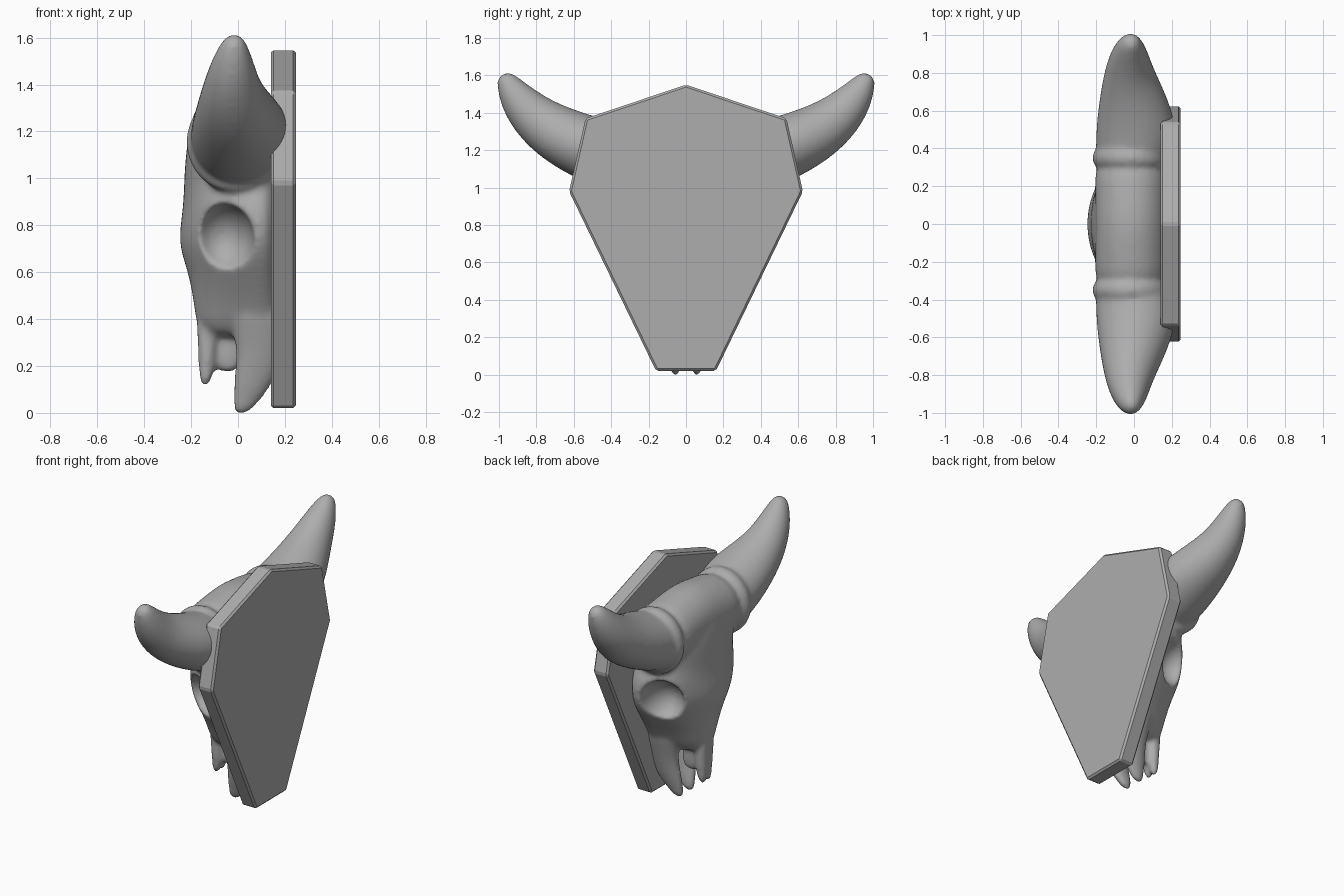
import bpy, bmesh, math
from mathutils import Vector, Matrix

if "Cube" in bpy.data.objects:
    bpy.data.objects.remove(bpy.data.objects["Cube"])

grey = bpy.data.materials.new("plain_grey")
grey.use_nodes = True
grey.diffuse_color = (0.42, 0.42, 0.42, 1)
grey.node_tree.nodes["Principled BSDF"].inputs["Base Color"].default_value = (0.42, 0.42, 0.42, 1)

X, Y, Z = Vector((1, 0, 0)), Vector((0, 1, 0)), Vector((0, 0, 1))


def make_object(name, bm):
    bmesh.ops.recalc_face_normals(bm, faces=bm.faces[:])
    mesh = bpy.data.meshes.new(name)
    bm.to_mesh(mesh)
    bm.free()
    mesh.materials.append(grey)
    obj = bpy.data.objects.new(name, mesh)
    bpy.context.scene.collection.objects.link(obj)
    return obj


def ellipse(center, u, ru, v, rv, n=18):
    turns = [2 * math.pi * i / n for i in range(n)]
    return [Vector(center) + u * ru * math.cos(t) + v * rv * math.sin(t) for t in turns]


def loft(bm, rings, closed=False):
    rows = [[bm.verts.new(p) for p in ring] for ring in rings]
    n = len(rows[0])
    pairs = list(zip(rows, rows[1:])) + ([(rows[-1], rows[0])] if closed else [])
    for a, b in pairs:
        for i in range(n):
            j = (i + 1) % n
            bm.faces.new((a[i], a[j], b[j], b[i]))
    if not closed:
        bm.faces.new(rows[0])
        bm.faces.new(rows[-1])


# Wall plaque with bevelled rim
half = [(0, 1.55), (0.537, 1.37), (0.625, 0.98), (0.16, 0.02)]
outline = half + [(-y, z) for y, z in reversed(half[1:])]
bm = bmesh.new()
loft(bm, [[(x, y, z) for y, z in outline] for x in (0.14, 0.247)])
plaque = make_object("plaque", bm)
bevel = plaque.modifiers.new("rim", "BEVEL")
bevel.width = 0.012
bevel.segments = 1

# Cranium and muzzle: height, front x, half widths at front, middle, back, back x
bm = bmesh.new()
sections = [
    (1.38, -0.12, 0.15, 0.25, 0.25, 0.06), (1.28, -0.205, 0.24, 0.33, 0.33, 0.16),
    (1.1, -0.235, 0.24, 0.36, 0.37, 0.2), (0.96, -0.24, 0.20, 0.32, 0.38, 0.2),
    (0.86, -0.245, 0.20, 0.37, 0.43, 0.2), (0.72, -0.268, 0.16, 0.34, 0.43, 0.2),
    (0.6, -0.22, 0.13, 0.25, 0.35, 0.2), (0.45, -0.195, 0.10, 0.15, 0.24, 0.2),
    (0.31, -0.18, 0.06, 0.09, 0.17, 0.2)]
rings = []
for z, xf, wf, wm, wb, xb in sections:
    side = [(xf + 0.03, wf), (-0.11, wm), (0.04, (wm + wb) / 2), (xb, wb)]
    ring = [(xf, 0)] + side + [(x, -y) for x, y in reversed(side)]
    rings.append([(x, y, z) for x, y in ring])
loft(bm, rings)

# Poll bar joining the horn bases
poll = [(-0.36, 1.155, 0.2), (-0.2, 1.17, 0.2), (0, 1.195, 0.21), (0.2, 1.17, 0.2), (0.36, 1.155, 0.2)]
loft(bm, [ellipse((-0.015, y, z), X, 0.195, Z, r) for y, z, r in poll])

# Nasal septum between the muzzle prongs
loft(bm, [ellipse((-0.045, 0, z), X, 0.07, Y, 0.035) for z in (0.45, 0.3, 0.165)])

# Horn path: y, z, x, depth radius, height radius
horn = [(0.28, 1.15, -0.015, 0.19, 0.19), (0.38, 1.16, -0.005, 0.2, 0.19),
        (0.51, 1.205, 0.015, 0.22, 0.178), (0.68, 1.28, -0.005, 0.178, 0.16),
        (0.81, 1.37, -0.026, 0.132, 0.133), (0.90, 1.47, -0.025, 0.1, 0.103),
        (0.955, 1.56, -0.02, 0.065, 0.065), (0.98, 1.61, -0.015, 0.03, 0.035)]
# Jaw prong: height, x, depth radius, y, thickness radius
prong = [(0.5, 0.09, 0.13, 0.15, 0.07), (0.36, 0.1, 0.125, 0.115, 0.065),
         (0.25, 0.1, 0.108, 0.095, 0.053), (0.12, 0.064, 0.085, 0.075, 0.04),
         (0.05, 0.035, 0.06, 0.06, 0.03), (-0.008, 0.012, 0.03, 0.055, 0.02)]
# Nasal spike: height, x, radius
spike = [(0.45, -0.135, 0.05), (0.3, -0.13, 0.043), (0.19, -0.133, 0.036), (0.11, -0.142, 0.022)]

for s in (1, -1):
    rings = []
    for i, (y, z, x, rx, rz) in enumerate(horn):
        a, b = horn[max(i - 1, 0)], horn[min(i + 1, len(horn) - 1)]
        along = Vector((0, s * (b[0] - a[0]), b[1] - a[1])).normalized()
        rings.append(ellipse((x, s * y, z), X, rx, along.cross(X), rz))
    loft(bm, rings)
    loft(bm, [ellipse((x, s * y, z), X, rx, Y, ry) for z, x, rx, y, ry in prong])
    loft(bm, [ellipse((x, s * 0.025, z), X, r, Y, r) for z, x, r in spike])
    # Raised collar round the horn base
    collar = []
    for i in range(24):
        t = 2 * math.pi * i / 24
        out = X * math.cos(t) + Z * math.sin(t)
        center = Vector((-0.015 + 0.18 * out.x, s * 0.35, 1.155 + 0.19 * out.z))
        collar.append(ellipse(center, out, 0.03, Y, 0.05, 8))
    loft(bm, collar, closed=True)
skull = make_object("skull", bm)

# Eye socket cutters
bm = bmesh.new()
for s in (1, -1):
    place = Matrix.Translation((-0.07, s * 0.4, 0.74)) @ Matrix.Diagonal((0.14, 0.2, 0.16, 1))
    bmesh.ops.create_uvsphere(bm, u_segments=32, v_segments=20, radius=1, matrix=place)
sockets = make_object("socket_cutter", bm)
sockets.hide_render = True


def remesh(name):
    mod = skull.modifiers.new(name, "REMESH")
    mod.mode = "VOXEL"
    mod.voxel_size = 0.012
    mod.use_smooth_shade = True


# Round, fuse, hollow and soften the skull
skull.modifiers.new("round", "SUBSURF").levels = 2
remesh("fuse")
cut = skull.modifiers.new("sockets", "BOOLEAN")
cut.operation = "DIFFERENCE"
cut.object = sockets
remesh("blend")
soften = skull.modifiers.new("soften", "SMOOTH")
soften.factor = 0.5
soften.iterations = 10

# Bake the sculpted surface and drop the cutter
bpy.context.view_layer.update()
graph = bpy.context.evaluated_depsgraph_get()
baked = bpy.data.meshes.new_from_object(skull.evaluated_get(graph))
skull.modifiers.clear()
skull.data = baked
baked.materials.clear()
baked.materials.append(grey)
for face in baked.polygons:
    face.material_index = 0
    face.use_smooth = True
bpy.data.objects.remove(sockets)
